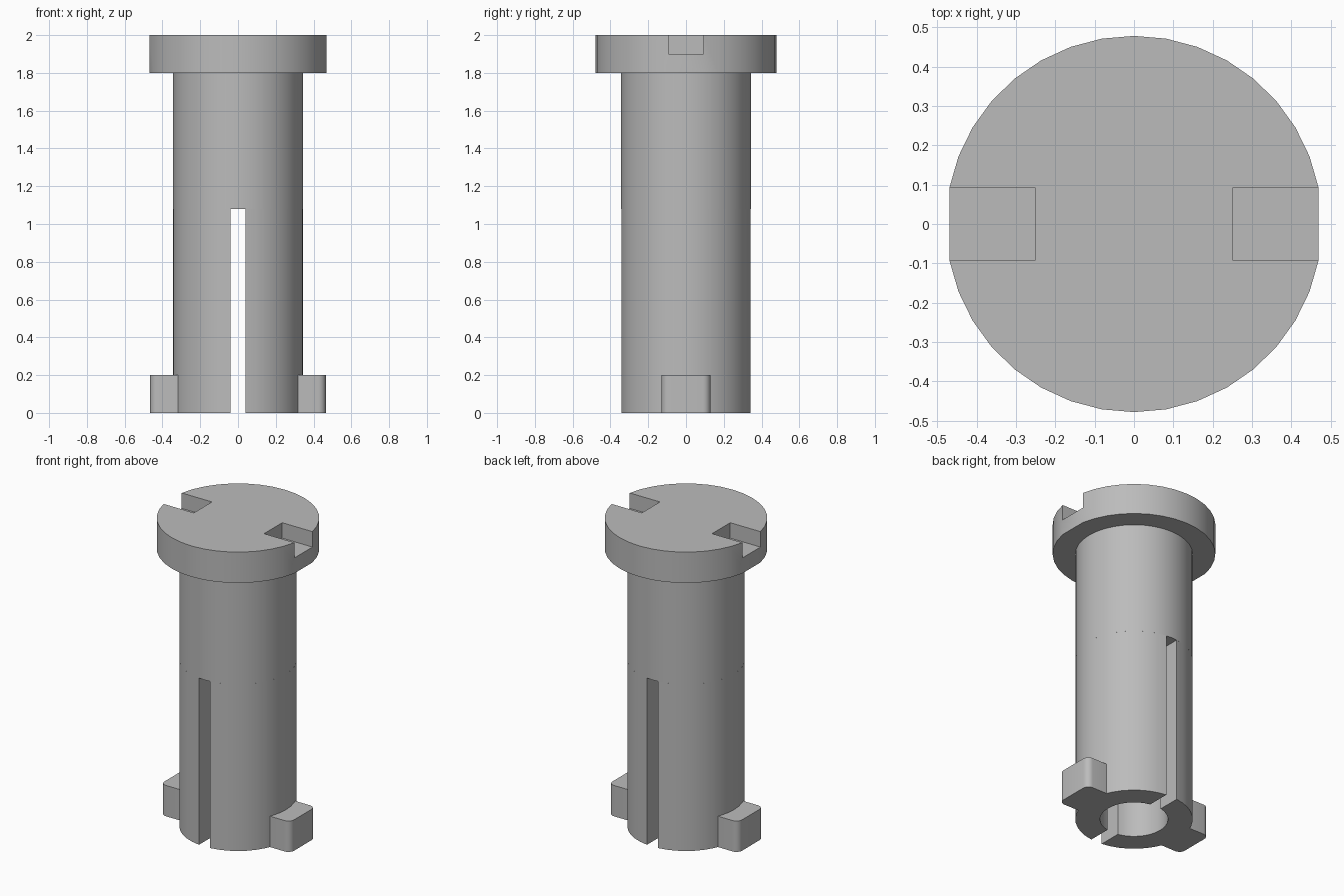
import bpy, bmesh
from math import sin, cos, asin, radians, pi

cube = bpy.data.objects.get("Cube")
if cube:
    bpy.data.objects.remove(cube, do_unlink=True)

HEAD_R, SHAFT_R, BORE_R = 0.478, 0.345, 0.2
SLOT, SLOT_TOP, HEAD_Z, TOP = 0.04, 1.08, 1.8, 2.0
NOTCH_Y, NOTCH_X, NOTCH_Z = 0.093, 0.252, 1.9
TAB_X, TAB_Y, TAB_Z, TAB_ROUND = 0.465, 0.13, 0.2, 0.04

grey = bpy.data.materials.new("plain_grey")
grey.use_nodes = True
colour = (0.5, 0.5, 0.5, 1)
grey.diffuse_color = colour
grey.node_tree.nodes["Principled BSDF"].inputs["Base Color"].default_value = colour


def arc(r, a0, a1, steps, cx=0, cy=0):
    return [(cx + r * cos(a0 + (a1 - a0) * i / steps),
             cy + r * sin(a0 + (a1 - a0) * i / steps)) for i in range(steps + 1)]


def turned(points):
    """Half turn about the z axis."""
    return [(-x, -y) for x, y in points]


def prism(name, outline, z0, z1):
    """Extrude a closed outline straight up."""
    bm = bmesh.new()
    face = bm.faces.new([bm.verts.new((x, y, z0)) for x, y in outline])
    up = bmesh.ops.extrude_face_region(bm, geom=[face], use_keep_orig=True)["geom"]
    for v in up:
        if isinstance(v, bmesh.types.BMVert):
            v.co.z = z1
    bmesh.ops.recalc_face_normals(bm, faces=bm.faces)
    mesh = bpy.data.meshes.new(name)
    bm.to_mesh(mesh)
    bm.free()
    mesh.materials.append(grey)
    ob = bpy.data.objects.new(name, mesh)
    bpy.context.collection.objects.link(ob)
    return ob


def select(ob):
    bpy.ops.object.select_all(action='DESELECT')
    ob.select_set(True)
    bpy.context.view_layer.objects.active = ob


# Head: two arcs joined by short flats, with a notch cut at each flat
a = asin(NOTCH_Y / HEAD_R)
half = arc(HEAD_R, a, pi - a, 16)
head = prism("head", half + turned(half), HEAD_Z, TOP)
for side in (1, -1):
    box = [(side * x, y) for x, y in ((NOTCH_X, -NOTCH_Y), (0.6, -NOTCH_Y),
                                      (0.6, NOTCH_Y), (NOTCH_X, NOTCH_Y))]
    cutter = prism("notch_cutter", box, NOTCH_Z, TOP + 0.1)
    cutter.hide_render = True
    cut = head.modifiers.new("notch", 'BOOLEAN')
    cut.operation, cut.solver, cut.object = 'DIFFERENCE', 'EXACT', cutter
    select(head)
    bpy.ops.object.modifier_apply(modifier=cut.name)
    bpy.data.objects.remove(cutter, do_unlink=True)

# Solid upper shaft
parts = [head, prism("upper_shaft", arc(SHAFT_R, 0, 2 * pi, 36)[:-1], SLOT_TOP, HEAD_Z)]

# Split hollow legs, each with a rounded locking tab at its foot
o = pi / 2 - asin(SLOT / SHAFT_R)
i = pi / 2 - asin(SLOT / BORE_R)
leg = arc(SHAFT_R, -o, o, 18) + arc(BORE_R, i, -i, 16)
t = asin(TAB_Y / SHAFT_R)
cx, cy = TAB_X - TAB_ROUND, TAB_Y - TAB_ROUND
tab = (arc(TAB_ROUND, -pi / 2, 0, 6, cx, -cy) + arc(TAB_ROUND, 0, pi / 2, 6, cx, cy)
       + arc(SHAFT_R - 0.002, t, -t, 6))
for side, place in (("left", list), ("right", turned)):
    parts.append(prism(side + "_leg", place(leg), 0, SLOT_TOP))
    parts.append(prism(side + "_tab", place(tab), 0, TAB_Z))

for ob in parts:
    select(ob)
    bpy.ops.object.shade_smooth_by_angle(angle=radians(30))
